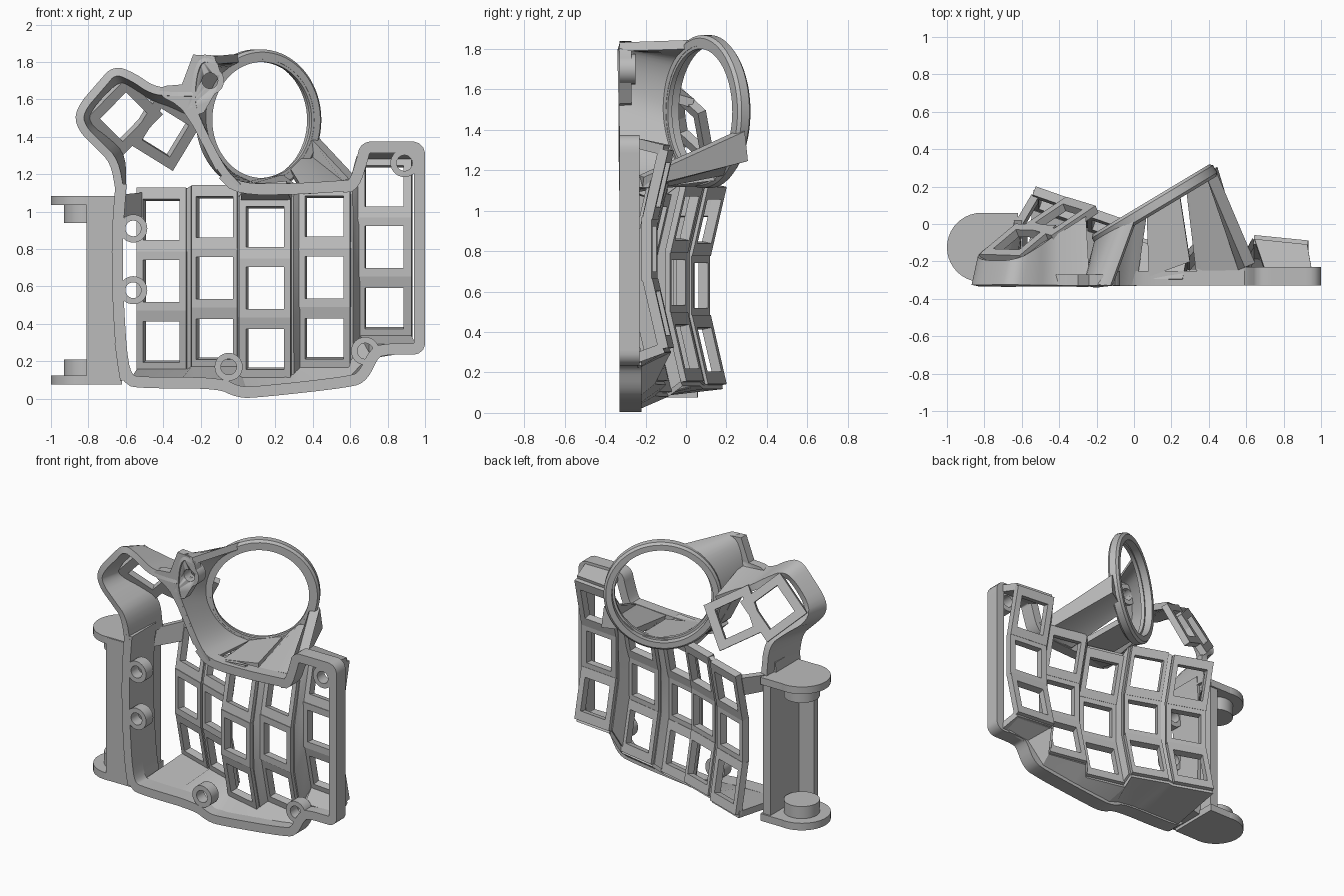
import bpy, bmesh, math
from mathutils import Vector

old = bpy.data.objects.get("Cube")
if old:
    bpy.data.objects.remove(old, do_unlink=True)

SHADE = (0.5, 0.5, 0.5, 1)
grey = bpy.data.materials.new("plain grey")
grey.use_nodes = True
grey.diffuse_color = SHADE
grey.node_tree.nodes["Principled BSDF"].inputs["Base Color"].default_value = SHADE

RIM = -0.33


def finish(name, bm, thick=0):
    bmesh.ops.recalc_face_normals(bm, faces=bm.faces)
    mesh = bpy.data.meshes.new(name)
    bm.to_mesh(mesh)
    bm.free()
    mesh.materials.append(grey)
    ob = bpy.data.objects.new(name, mesh)
    bpy.context.collection.objects.link(ob)
    bpy.ops.object.select_all(action="DESELECT")
    ob.select_set(True)
    bpy.context.view_layer.objects.active = ob
    if thick:
        mod = ob.modifiers.new("thickness", "SOLIDIFY")
        mod.thickness, mod.offset = thick, 0
        mod.use_even_offset = True
        bpy.ops.object.modifier_apply(modifier=mod.name)
    bpy.ops.object.shade_smooth_by_angle(angle=math.radians(30))
    return ob


def rounded(pts, times=2):
    """Corner cutting that keeps the end points."""
    for _ in range(times):
        out = [pts[0]]
        for a, b in zip(pts, pts[1:]):
            out += [a.lerp(b, 0.25), a.lerp(b, 0.75)]
        pts = out + [pts[-1]]
    return pts


def wall(name, front, back, thick=0.05, times=2):
    """Thick sheet lofted between two matching paths."""
    front = rounded([Vector(p) for p in front], times)
    back = rounded([Vector(p) for p in back], times)
    bm = bmesh.new()
    rows = [[bm.verts.new(p) for p in path] for path in (front, back)]
    for i in range(len(front) - 1):
        bm.faces.new((rows[0][i], rows[0][i + 1], rows[1][i + 1], rows[1][i]))
    return finish(name, bm, thick)


def rim_wall(name, path, depth, thick=0.06, times=2):
    """Straight wall standing on the flat rim."""
    wall(name, [(x, RIM, z) for x, z in path], [(x, depth, z) for x, z in path], thick, times)


def plate(name, outline, y0, y1):
    """Flat plate in the front plane with a rounded outline."""
    pts = rounded([Vector((x, y0, z)) for x, z in outline], 1)
    bm = bmesh.new()
    face = bm.faces.new([bm.verts.new(p) for p in pts])
    extruded = bmesh.ops.extrude_face_region(bm, geom=[face])["geom"]
    bmesh.ops.translate(bm, vec=(0, y1 - y0, 0), verts=[v for v in extruded if isinstance(v, bmesh.types.BMVert)])
    return finish(name, bm)


def tube(name, loc, r_out, r_in, depth, turn=0, n=32, chamfer=0):
    """Tube along the y axis, turned about z."""
    bm = bmesh.new()
    h, c = depth / 2, chamfer
    section = [(r_out - c, -h), (r_out, c - h), (r_out, h - c), (r_out - c, h), (r_in, h), (r_in, -h)]
    if not c:
        section = section[1:3] + section[4:]
    rings = []
    for k in range(n):
        a = 2 * math.pi * k / n
        rings.append([bm.verts.new((r * math.cos(a), y, r * math.sin(a))) for r, y in section])
    count = len(section)
    for k in range(n):
        p, q = rings[k], rings[(k + 1) % n]
        for j in range(count):
            bm.faces.new((p[j], p[(j + 1) % count], q[(j + 1) % count], q[j]))
    ob = finish(name, bm)
    ob.location, ob.rotation_euler = loc, (0, 0, turn)


def cylinder(name, loc, r, height):
    bm = bmesh.new()
    bmesh.ops.create_cone(bm, cap_ends=True, segments=40, radius1=r, radius2=r, depth=height)
    ob = finish(name, bm)
    ob.location = loc
    return ob


def box(name, loc, size):
    bm = bmesh.new()
    bmesh.ops.create_cube(bm, size=1)
    bmesh.ops.scale(bm, vec=size, verts=bm.verts)
    finish(name, bm).location = loc


def key_frames(name, frames, hole=(0.104, 0.112), thick=0.05):
    """Square frames: centre, across, up, half width, half height."""
    bm = bmesh.new()
    for c, across, up, w, h in frames:
        loops = []
        for a, b in ((w, h), hole):
            loops.append([bm.verts.new(c + across * a * i + up * b * j)
                          for i, j in ((-1, -1), (1, -1), (1, 1), (-1, 1))])
        for k in range(4):
            m = (k + 1) % 4
            bm.faces.new((loops[0][k], loops[0][m], loops[1][m], loops[1][k]))
    finish(name, bm, thick)


# Curved key columns: centre x, y, z, half width and slope
CURL, PITCH = 0.23, 0.322
columns = [(-0.402, 0.05, 0.63, 0.14, -0.35), (-0.117, -0.06, 0.645, 0.13, -0.35),
           (0.15, -0.21, 0.592, 0.14, -0.25), (0.466, -0.22, 0.648, 0.14, -0.2), (0.785, -0.18, 0.81, 0.145, -0.1)]
names = ["inner", "index", "middle", "ring_finger", "outer"]
for (x, y, z, w, slope), label in zip(columns, names):
    frames = []
    for row in (-1, 0, 1):
        c = Vector((x, y + 0.043 * abs(row), z + PITCH * row))
        across = Vector((1, slope, 0)).normalized()
        up = Vector((0, CURL * row, 1)).normalized()
        frames.append((c, across, up, w, 0.175 if row else 0.158))
    key_frames(label + "_key_column", frames)


def edge(i, side):
    x, y, z, w, slope = columns[i]
    return [Vector((x + side * w * 0.97, y + slope * side * w + dy, z + dz))
            for dz, dy in ((-0.49, 0.08), (-0.16, 0.004), (0.16, 0.004), (0.49, 0.08))]


# Steps between neighbouring columns
for i in range(4):
    wall("column_step", edge(i, 1), edge(i + 1, -1), 0.03, 0)

# Bottom skirt from the rim up to the column ends
ends = [edge(i, s)[0] for i in range(5) for s in (-1, 1)]
skirt = [(-0.57, 0.09), (-0.3, 0.085), (-0.22, 0.08), (-0.04, 0.06), (0.04, 0.035),
         (0.27, 0.055), (0.34, 0.06), (0.6, 0.095), (0.74, 0.24), (0.93, 0.27)]
wall("bottom_skirt", [(x, -0.25, z) for x, z in skirt], ends, 0.045, 0)

# Rim walls around the open front
rim_wall("bottom_rim", [(-0.63, 0.3), (-0.6, 0.1), (-0.5, 0.085), (-0.1, 0.085), (0.0, 0.035),
                        (0.1, 0.035), (0.6, 0.09), (0.67, 0.12), (0.73, 0.25), (0.8, 0.265), (0.9, 0.265)], -0.22)
rim_wall("outer_rim", [(0.88, 0.265), (0.97, 0.265), (0.97, 0.34), (0.97, 1.25), (0.97, 1.345),
                       (0.88, 1.345), (0.76, 1.345), (0.68, 1.345), (0.665, 1.28), (0.62, 1.14), (0.56, 1.13)], -0.23)
rim_wall("top_rim", [(0.6, 1.14), (0.3, 1.12), (0.0, 1.12), (-0.08, 1.2)], -0.25)
rim_wall("inner_rim", [(-0.625, 1.15), (-0.645, 0.9), (-0.645, 0.6), (-0.625, 0.25), (-0.6, 0.1)], -0.06)

# Hood and foot closing the outer column
for label, z, k in (("outer_hood", 1.335, 3), ("outer_foot", 0.27, 0)):
    wall(label, [(0.7, -0.25, z), (0.95, -0.25, z)], [edge(4, -1)[k], edge(4, 1)[k]], 0.05, 0)

# Webs from the top rim to the column tops
for a, b, i in ((0.02, 0.26, 2), (0.34, 0.6, 3)):
    wall("top_web", [(a, -0.3, 1.12), (b, -0.3, 1.14)], [edge(i, -1)[3], edge(i, 1)[3]], 0.05, 0)
wall("inner_corner", [(-0.63, -0.02, 1.09), (-0.63, -0.05, 0.97)], [(-0.53, 0.15, 1.1), (-0.53, 0.12, 0.97)], 0.04, 0)

# Tilted round holder
TURN = math.atan(0.6)
centre = Vector((0.11, 0.1, 1.49))
tube("round_holder", centre, 0.378, 0.325, 0.075, TURN, 72, 0.015)
tube("holder_lip", centre + Vector((0.012, -0.02, 0)), 0.34, 0.31, 0.025, TURN, 72)


def on_ring(deg, r=0.35):
    a = math.radians(deg)
    return centre + Vector((math.cos(TURN), math.sin(TURN), 0)) * r * math.cos(a) + Vector((0, 0, r * math.sin(a)))


# Neck and supports holding the ring
neck = [(-0.12, 1.81), (-0.2, 1.825), (-0.235, 1.76), (-0.25, 1.66), (-0.25, 1.56),
        (-0.2, 1.44), (-0.13, 1.3), (-0.07, 1.2), (0.0, 1.13)]
wall("holder_neck", [(x, RIM, z) for x, z in neck], [on_ring(108 + 19 * k) for k in range(9)], 0.045)
wall("holder_middle_support", [(0.08, -0.28, 1.13), (0.3, -0.2, 1.13)], [on_ring(262), on_ring(296)], 0.045, 0)
wall("holder_side_support", [(0.34, -0.24, 1.12), (0.46, -0.24, 1.13), (0.58, -0.23, 1.14), (0.62, -0.22, 1.17)],
     [on_ring(306), on_ring(320), (0.42, 0.29, 1.27), on_ring(345, 0.36)], 0.06, 0)


# Thumb plate with two keys, and its curved shell
def thumb(x, z):
    return Vector((x, 0.14 + 0.407 * (x + 0.33) - 0.43 * (z - 1.22), z))


frames = []
for (x, z), (ax, az), (ux, uz) in (((-0.615, 1.515), (0.7, -0.7), (0.7, 0.72)),
                                   ((-0.395, 1.43), (0.84, -0.52), (0.52, 0.86))):
    c = thumb(x, z)
    across = (thumb(x + ax, z + az) - c).normalized()
    up = (thumb(x + ux, z + uz) - c).normalized()
    frames.append((c, across, up, 0.16, 0.155))
key_frames("thumb_key_plate", frames, (0.1, 0.1), 0.045)

shell = [(-0.24, 1.64), (-0.36, 1.64), (-0.46, 1.65), (-0.56, 1.72), (-0.66, 1.76), (-0.73, 1.68),
         (-0.85, 1.54), (-0.84, 1.45), (-0.74, 1.35), (-0.66, 1.27), (-0.63, 1.1)]
plate_edge = [thumb(-0.26, 1.53), thumb(-0.36, 1.58), thumb(-0.45, 1.61), thumb(-0.54, 1.67), thumb(-0.63, 1.72),
              thumb(-0.71, 1.66), thumb(-0.82, 1.53), thumb(-0.8, 1.45), thumb(-0.7, 1.38), thumb(-0.62, 1.3),
              Vector((-0.62, 0.02, 1.08))]
wall("thumb_shell", [(x, RIM, z) for x, z in shell], plate_edge, 0.045)
bridge = plate("neck_bridge", [(-0.24, 1.84), (-0.12, 1.83), (-0.08, 1.7), (-0.13, 1.62), (-0.2, 1.5), (-0.3, 1.56),
                               (-0.42, 1.62), (-0.42, 1.67), (-0.3, 1.68)], RIM, RIM + 0.06)
rim_wall("inner_diagonal_rim", [(-0.36, 1.62), (-0.26, 1.54), (-0.1, 1.23)], -0.2, 0.04, 1)

# Screw hole through the bridge
cutter = cylinder("screw_hole_cutter", (-0.15, RIM, 1.7), 0.042, 0.3)
cutter.rotation_euler = (math.pi / 2, 0, 0)
cutter.hide_render = True
cutter.hide_set(True)
cut = bridge.modifiers.new("screw_hole", "BOOLEAN")
cut.operation, cut.object = "DIFFERENCE", cutter

# Round cell bay on the inner side
bx, by = -0.815, -0.125
for z, stub in ((0.1, 0.16), (1.06, 0.99)):
    cylinder("bay_disc", (bx, by, z), 0.185, 0.05)
    box("bay_disc_side", (-0.72, by, z), (0.2, 0.365, 0.05))
    cylinder("bay_stub", (bx, by, stub), 0.115, 0.1)
box("bay_front_wall", (-0.715, -0.29, 0.58), (0.19, 0.04, 1.0))
box("bay_side_wall", (-0.66, -0.13, 0.58), (0.06, 0.35, 1.0))

# Screw bosses on the rim
for x, z in ((-0.15, 1.7), (0.89, 1.26), (-0.56, 0.91), (-0.56, 0.58), (-0.05, 0.17), (0.68, 0.255)):
    tube("screw_boss", (x, RIM + 0.04, z), 0.075, 0.042, 0.08)
